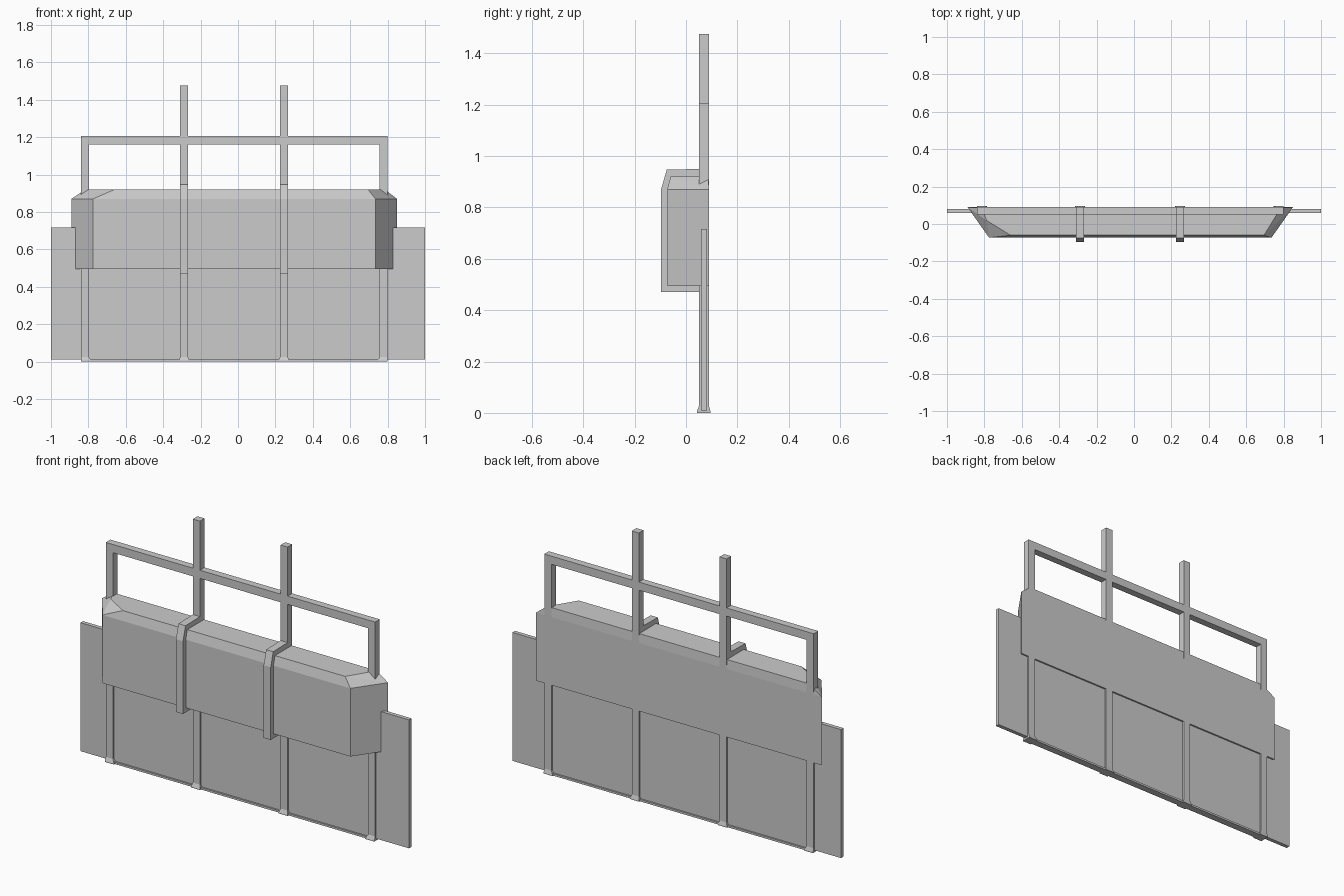
import bpy, bmesh

if "Cube" in bpy.data.objects:
    bpy.data.objects.remove(bpy.data.objects["Cube"])


def hull(name, pts):
    """Closed flat-faced solid spanned by a few corner points."""
    bm = bmesh.new()
    for p in pts:
        bm.verts.new(p)
    bmesh.ops.convex_hull(bm, input=bm.verts[:])
    bmesh.ops.dissolve_limit(bm, angle_limit=0.01, verts=bm.verts[:], edges=bm.edges[:])
    bmesh.ops.recalc_face_normals(bm, faces=bm.faces[:])
    me = bpy.data.meshes.new(name)
    bm.to_mesh(me)
    bm.free()
    ob = bpy.data.objects.new(name, me)
    bpy.context.collection.objects.link(ob)
    return ob


def box(name, x0, x1, y0, y1, z0, z1):
    return hull(name, [(x, y, z) for x in (x0, x1) for y in (y0, y1) for z in (z0, z1)])


Y0, Y1 = 0.05, 0.09            # depth range of the frame bars
LEFT, RIGHT = -0.84, 0.80      # outer sides of the frame

# Wide thin panel and the strip under it
box("back_panel", -1, 1, 0.059, 0.081, 0.01, 0.717)
box("bottom_rail", LEFT, RIGHT, Y0, Y1, 0, 0.011)

# Tapered box with a chamfered top
plan = [(-0.89, 0.09), (-0.775, -0.073), (0.735, -0.073), (0.85, 0.09)]
crown = [(-0.815, 0.086), (-0.787, 0.018), (-0.66, -0.06), (0.695, -0.06), (0.785, 0.086)]
hull("main_body",
     [(x, y, z) for x, y in plan for z in (0.495, 0.87)] + [(x, y, 0.92) for x, y in crown])

# Upright posts: outer pair reaches the rail, inner pair rises above it
posts = [("outer_post_left", LEFT, -0.797, 1.205, 0, 0.012),
         ("inner_post_left", -0.31, -0.267, 1.475, 0.006, 0.006),
         ("inner_post_right", 0.224, 0.267, 1.475, 0.006, 0.006),
         ("outer_post_right", 0.757, RIGHT, 1.205, 0.012, 0)]
for name, x0, x1, top, flare0, flare1 in posts:
    box(name, x0, x1, Y0, Y1, 0, top)
    # Small flared foot
    hull(name.replace("post", "foot"),
         [(x, y, 0.025) for x in (x0, x1) for y in (Y0, Y1)] +
         [(x, y, z) for x in (x0 - flare0, x1 + flare1) for y in (0.042, 0.096) for z in (0, 0.005)])

# Horizontal top rail
box("top_rail", LEFT, RIGHT, Y0, Y1, 1.16, 1.205)

# Straps wrapping the body at the inner posts
strap = [(0.06, 0.47), (-0.097, 0.47), (-0.097, 0.87), (-0.075, 0.947), (0.06, 0.95)]
for name, x0, x1, *_ in posts[1:3]:
    hull(name.replace("inner_post", "strap"), [(x, y, z) for x in (x0, x1) for y, z in strap])
